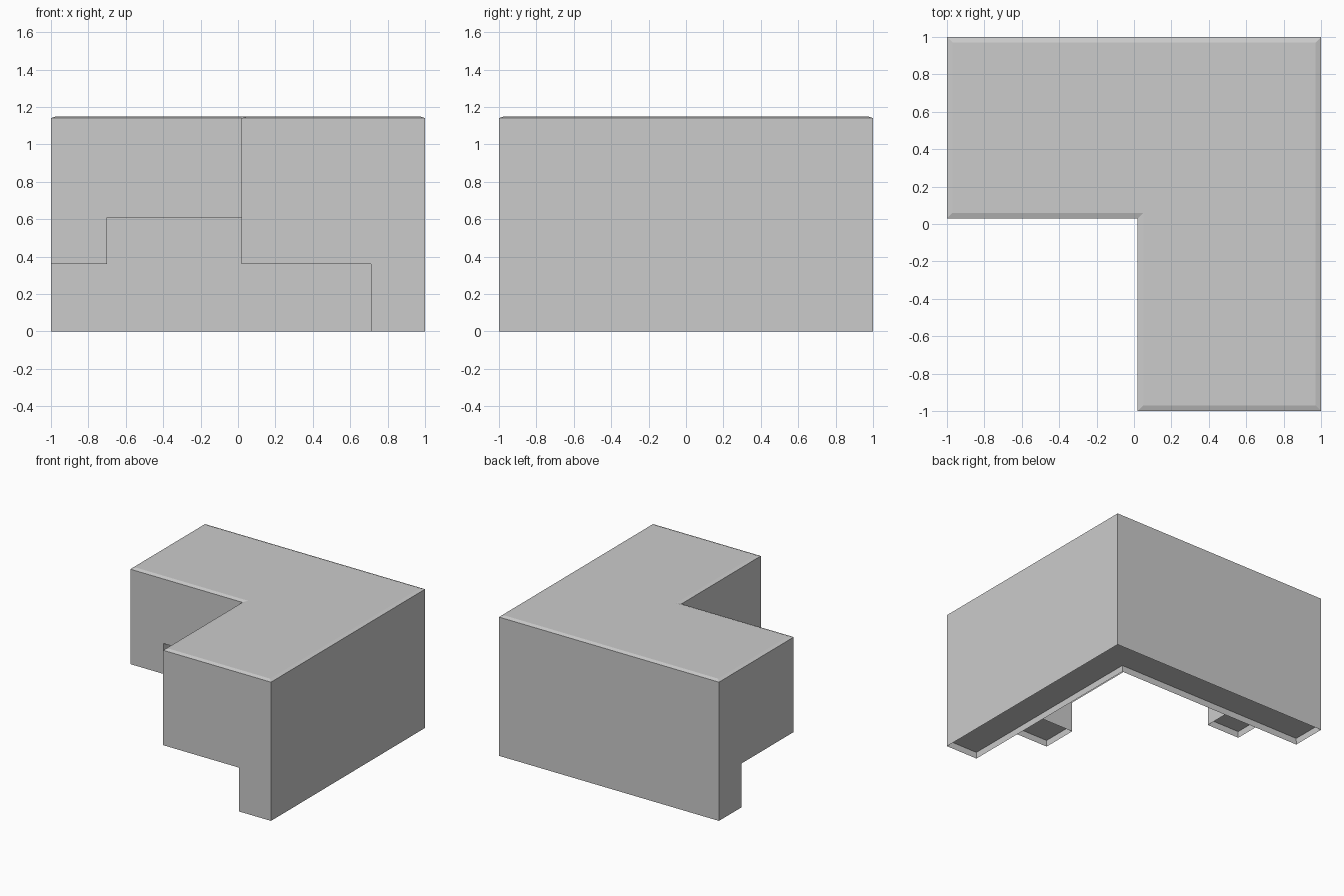
import bpy, bmesh

if "Cube" in bpy.data.objects:
    bpy.data.objects.remove(bpy.data.objects["Cube"])

TOP = 1.14       # height where the walls end
RECESS = 0.05    # depth of the sunken undersides
RIM = 0.004      # thickness of the rim around each underside


def new_prism(outline, z0, z1):
    """Closed prism from an outline; returns its bmesh, bottom face and top face."""
    bm = bmesh.new()
    bottom = bm.faces.new([bm.verts.new((x, y, z0)) for x, y in outline])
    result = bmesh.ops.extrude_face_region(bm, geom=[bottom], use_keep_orig=True)
    top = next(g for g in result["geom"] if isinstance(g, bmesh.types.BMFace))
    for v in top.verts:
        v.co.z = z1
    bmesh.ops.recalc_face_normals(bm, faces=bm.faces)
    return bm, bottom, top


def inset_and_shift(bm, face, thickness, dz):
    bmesh.ops.inset_region(bm, faces=[face], thickness=thickness, use_even_offset=True)
    for v in face.verts:
        v.co.z += dz


def finish(bm, name):
    bmesh.ops.recalc_face_normals(bm, faces=bm.faces)
    mesh = bpy.data.meshes.new(name)
    bm.to_mesh(mesh)
    bm.free()
    bpy.context.collection.objects.link(bpy.data.objects.new(name, mesh))


def rect(x0, x1, y0, y1):
    return [(x0, y0), (x1, y0), (x1, y1), (x0, y1)]


# Blocks hanging below the cap: outline and the height of the lower rim
blocks = {
    "outer_wall": ([(-1, 1), (-1, .71), (.71, .71), (.71, -1), (1, -1), (1, 1)], 0),
    "inner_body": ([(-.7, .71), (-.7, .03), (.02, .03), (.02, -.7), (.71, -.7), (.71, .71)], .61),
    "left_end_block": (rect(-1, -.7, .03, .71), .36),
    "front_end_block": (rect(.02, .71, -1, -.7), .36),
}
for name, (outline, z) in blocks.items():
    bm, bottom, top = new_prism(outline, z, TOP)
    inset_and_shift(bm, bottom, RIM, RECESS)
    finish(bm, name)

# Top cap: L-shaped slab whose edge is slightly chamfered
bm, bottom, top = new_prism(
    [(-1, 1), (-1, .03), (.02, .03), (.02, -1), (1, -1), (1, 1)], TOP - .01, TOP)
inset_and_shift(bm, top, .03, .01)
finish(bm, "top_cap")
